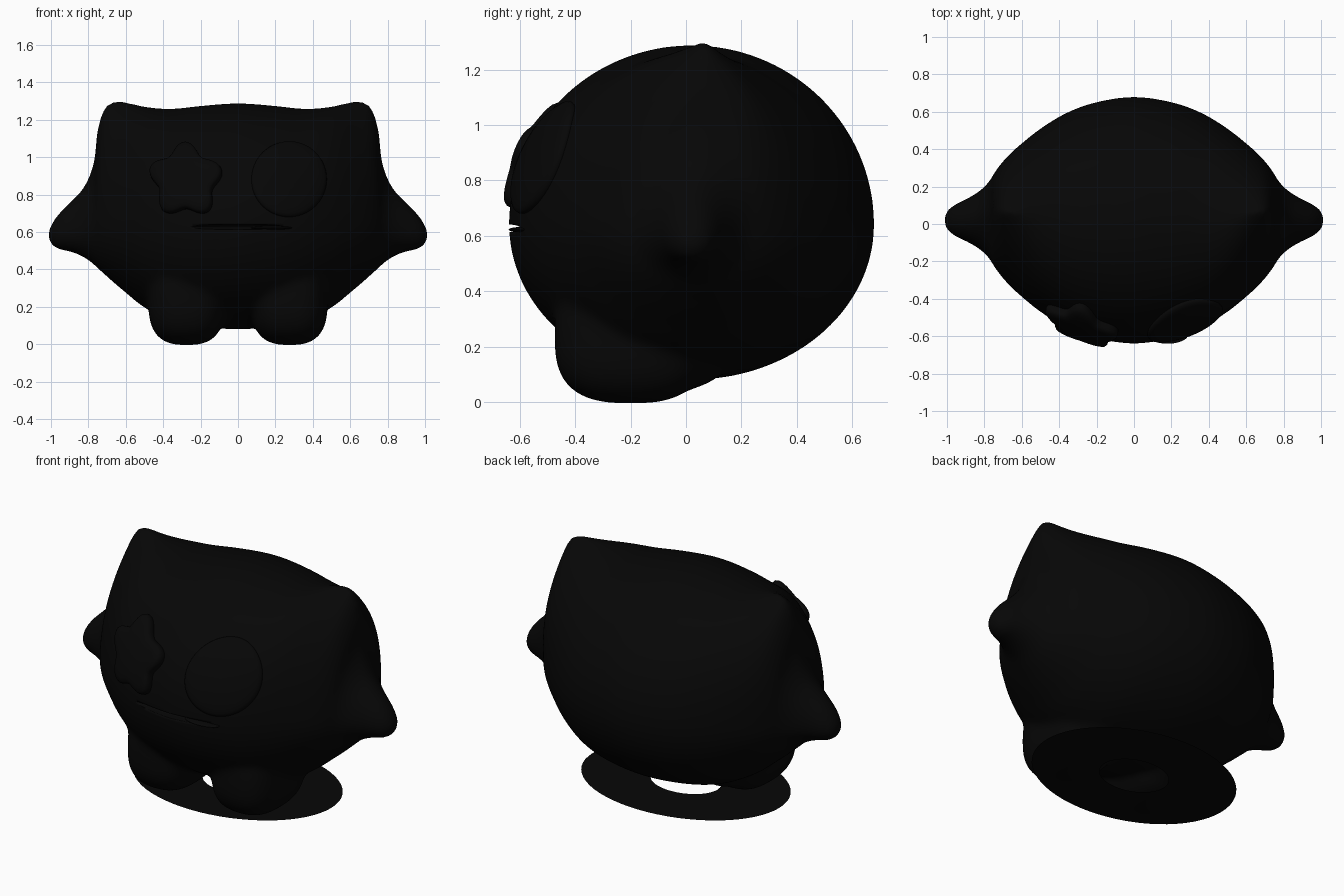
import bpy
import bmesh
import math
from mathutils import Vector

cube = bpy.data.objects.get("Cube")
if cube:
    bpy.data.objects.remove(cube, do_unlink=True)

# One flat colour for everything
COLOUR = (0.002, 0.002, 0.002, 1.0)
black = bpy.data.materials.new("soft_black")
black.use_nodes = True
black.diffuse_color = COLOUR
black.node_tree.nodes["Principled BSDF"].inputs["Base Color"].default_value = COLOUR

SEGMENTS = 72
CENTRE_Y = 0.02

# Body sections from the middle to an arm tip: x, top, bottom, widest height, half depth
HALF = [
    (0.0, 1.288, 0.08, 0.64, 0.66),
    (0.2, 1.274, 0.092, 0.64, 0.632),
    (0.36, 1.258, 0.125, 0.64, 0.575),
    (0.5, 1.27, 0.195, 0.64, 0.49),
    (0.6, 1.298, 0.275, 0.64, 0.41),
    (0.66, 1.305, 0.325, 0.635, 0.355),
    (0.71, 1.28, 0.37, 0.63, 0.3),
    (0.75, 1.16, 0.405, 0.63, 0.245),
    (0.77, 0.98, 0.425, 0.62, 0.21),
    (0.82, 0.85, 0.462, 0.61, 0.16),
    (0.89, 0.768, 0.492, 0.6, 0.118),
    (0.95, 0.71, 0.502, 0.59, 0.09),
    (0.995, 0.65, 0.525, 0.58, 0.06),
    (1.015, 0.605, 0.56, 0.58, 0.025),
]


def smooth_rows(rows, steps):
    """Catmull-Rom interpolation through the rows."""
    result = []
    last = len(rows) - 1
    for i in range(last):
        a, b, c, d = (rows[min(max(i + k, 0), last)] for k in (-1, 0, 1, 2))
        for s in range(steps):
            t = s / steps
            result.append(tuple(
                0.5 * (2 * q + (r - p) * t + (2 * p - 5 * q + 4 * r - u) * t ** 2
                       + (3 * q - p - 3 * r + u) * t ** 3)
                for p, q, r, u in zip(a, b, c, d)))
    result.append(rows[last])
    return result


mirrored = [(-row[0],) + row[1:] for row in reversed(HALF[1:])]
SECTIONS = smooth_rows(mirrored + HALF, 5)


def front_y(x, z):
    """Front surface of the body at a given x and height."""
    for a, b in zip(SECTIONS, SECTIONS[1:]):
        if a[0] <= x < b[0]:
            t = (x - a[0]) / (b[0] - a[0])
            _, top, bottom, mid, depth = (p + (q - p) * t for p, q in zip(a, b))
    height = top - mid if z > mid else mid - bottom
    return CENTRE_Y - depth * math.sqrt(max(0, 1 - ((z - mid) / height) ** 2))


def make_object(name, bm):
    bmesh.ops.recalc_face_normals(bm, faces=bm.faces)
    for face in bm.faces:
        face.smooth = True
    mesh = bpy.data.meshes.new(name)
    bm.to_mesh(mesh)
    bm.free()
    mesh.materials.append(black)
    obj = bpy.data.objects.new(name, mesh)
    bpy.context.collection.objects.link(obj)
    return obj


def bridge(bm, rings):
    """Join neighbouring closed rings of vertices with quads."""
    for a, b in zip(rings, rings[1:]):
        for i in range(len(a)):
            j = (i + 1) % len(a)
            bm.faces.new((a[i], a[j], b[j], b[i]))


def add_ellipsoid(bm, centre, radii, power=1.0):
    """Ellipsoid; a power below one makes it boxier."""
    ball = bmesh.ops.create_uvsphere(bm, u_segments=48, v_segments=28, radius=1)
    for v in ball["verts"]:
        v.co = [c + r * math.copysign(abs(k) ** power, k)
                for c, r, k in zip(centre, radii, v.co)]


# Body with ears and arms, as a loft along x; the ears are pinched and lean back
bm = bmesh.new()
rings = []
for x, top, bottom, mid, depth in SECTIONS:
    ear = math.exp(-((abs(x) - 0.69) / 0.13) ** 2)
    ring = []
    for i in range(SEGMENTS):
        angle = math.tau * i / SEGMENTS
        up, side = math.cos(angle), math.sin(angle)
        lift = ear * max(up, 0)
        y = CENTRE_Y + 0.05 * lift
        y += depth * math.copysign(abs(side) ** (1 + 0.9 * lift), side)
        z = mid + up * (top - mid if up > 0 else mid - bottom)
        ring.append(bm.verts.new((x, y, z)))
    rings.append(ring)
bridge(bm, rings)
bm.faces.new(rings[0])
bm.faces.new(rings[-1])

# Feet, fused softly into the body
for side in (-1, 1):
    add_ellipsoid(bm, (0.275 * side, -0.2, 0.235), (0.205, 0.275, 0.24), 0.72)
    add_ellipsoid(bm, (0.25 * side, -0.06, 0.22), (0.2, 0.25, 0.185))
body = make_object("body", bm)
fuse = body.modifiers.new("fuse", "REMESH")
fuse.mode = "VOXEL"
fuse.voxel_size = 0.016
fuse.use_smooth_shade = True
relax = body.modifiers.new("relax", "SMOOTH")
relax.factor = 0.5
relax.iterations = 22

# Mouth slit
bm = bmesh.new()
add_ellipsoid(bm, (0, -0.63, 0.627), (0.31, 0.06, 0.014))
cutter = make_object("mouth_cutter", bm)
cutter.hide_render = True
cutter.hide_viewport = True
cutter.display_type = "WIRE"
slit = body.modifiers.new("mouth_slit", "BOOLEAN")
slit.operation = "DIFFERENCE"
slit.object = cutter
slit.solver = "EXACT"

# Lip inside the slit
bm = bmesh.new()
add_ellipsoid(bm, (0.18, -0.59, 0.622), (0.11, 0.05, 0.01))
make_object("lip", bm)


def puffy_patch(name, cx, cz, outline, thickness):
    """Raised eye patch that follows the front of the body."""
    bm = bmesh.new()
    rings = []
    # Scale of the outline and share of the thickness, from rim to middle
    profile = [(1.0, -0.6), (1.0, 0.3), (0.97, 0.7), (0.9, 0.93), (0.75, 1.0),
               (0.5, 1.0), (0.25, 1.0), (0.02, 1.0)]
    for scale, lift in profile:
        ring = []
        for i in range(80):
            angle = math.tau * i / 80
            radius = outline(angle) * scale
            x = cx + radius * math.cos(angle)
            z = cz + radius * math.sin(angle)
            spot = Vector((x, front_y(x, z), z))
            outward = Vector((x * 0.5, spot.y, z - 0.64)).normalized()
            ring.append(bm.verts.new(spot + outward * lift * thickness))
        rings.append(ring)
    bridge(bm, rings)
    bm.faces.new(rings[-1])
    bm.faces.new(rings[0])
    return make_object(name, bm)


# Star eye and round eye
puffy_patch("star_eye", -0.275, 0.868,
            lambda a: 0.172 + 0.026 * math.cos(5 * (a - math.pi / 2)), 0.048)
puffy_patch("round_eye", 0.272, 0.88, lambda a: 0.2, 0.022)

# Flat oval ring on the ground
bm = bmesh.new()
rings = []
for rx, ry in ((0.61, 0.45), (0.205, 0.155)):
    rings.append([bm.verts.new((rx * math.cos(math.tau * i / 64),
                                ry * math.sin(math.tau * i / 64), 0))
                  for i in range(64)])
bridge(bm, rings)
make_object("ground_ring", bm)
